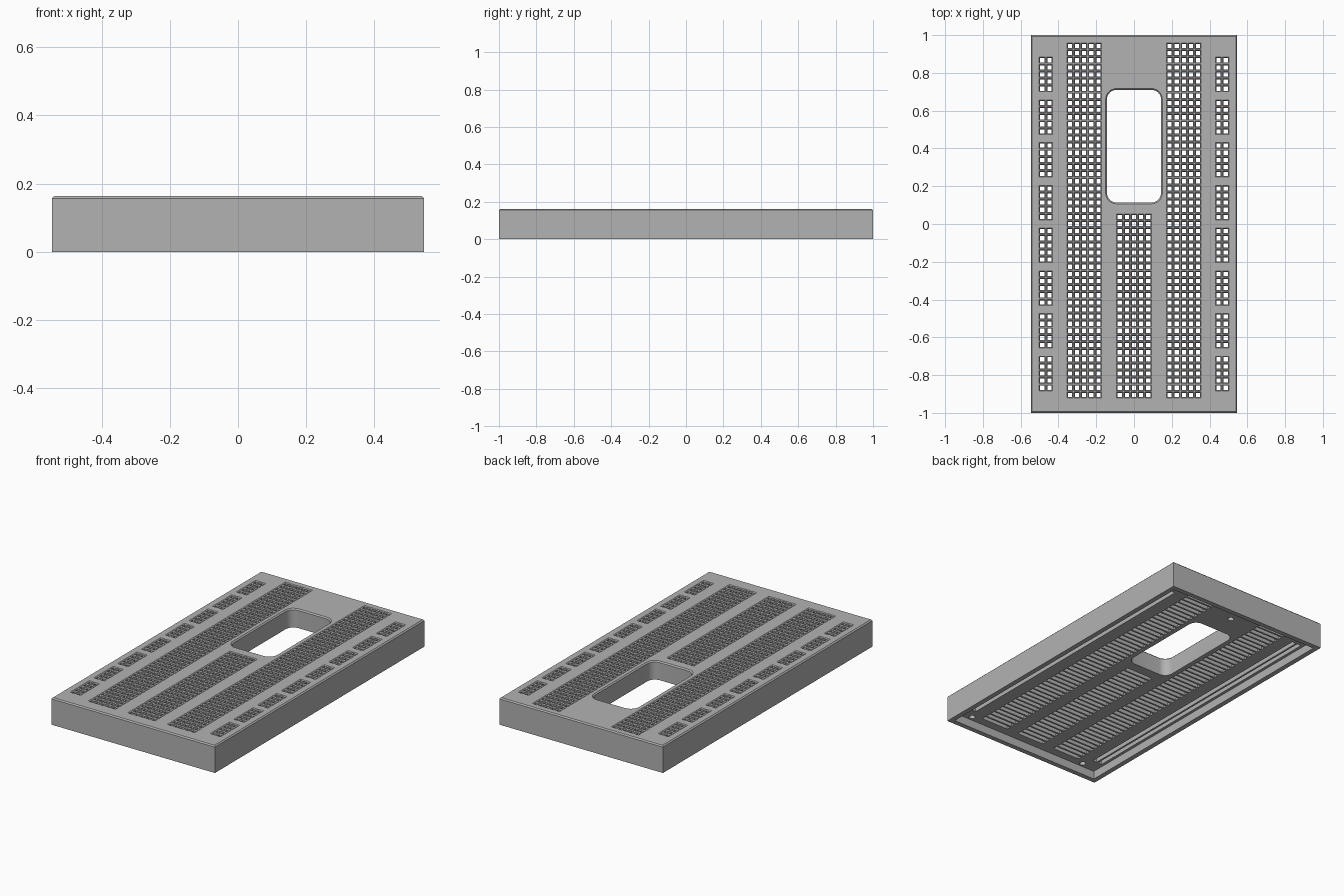
import bpy, bmesh, math

cube = bpy.data.objects.get("Cube")
if cube:
    bpy.data.objects.remove(cube, do_unlink=True)

HX, HY, H = 0.546, 1.0, 0.163      # outer half sizes and height
FLOOR = 0.05                       # underside recess depth
SLOT_TOP = 0.13
P = 0.0377                         # socket pitch
CHAMFER = 0.007

grey = bpy.data.materials.new("plain grey")
grey.use_nodes = True
colour = (0.45, 0.45, 0.45, 1)
grey.diffuse_color = colour
grey.node_tree.nodes["Principled BSDF"].inputs["Base Color"].default_value = colour


def outline(cx, cy, hx, hy, r=0.0, n=0):
    """Rectangle, or rounded rectangle when n > 0."""
    pts = []
    for k, (sx, sy) in enumerate([(1, 1), (-1, 1), (-1, -1), (1, -1)]):
        for i in range(n + 1):
            a = math.pi / 2 * (k + (i / n if n else 0))
            pts.append((cx + sx * (hx - r) + r * math.cos(a),
                        cy + sy * (hy - r) + r * math.sin(a)))
    return pts


def loft(bm, sections):
    """Closed solid through (outline, z) sections, bottom to top."""
    rings = [[bm.verts.new((x, y, z)) for x, y in pts] for pts, z in sections]
    bm.faces.new(rings[0][::-1])
    bm.faces.new(rings[-1])
    for a, b in zip(rings, rings[1:]):
        for i in range(len(a)):
            j = (i + 1) % len(a)
            bm.faces.new((a[i], a[j], b[j], b[i]))


def finish(name, bm):
    bmesh.ops.recalc_face_normals(bm, faces=bm.faces)
    mesh = bpy.data.meshes.new(name)
    bm.to_mesh(mesh)
    bm.free()
    mesh.materials.append(grey)
    obj = bpy.data.objects.new(name, mesh)
    bpy.context.scene.collection.objects.link(obj)
    return obj


# Body block with a chamfered top edge
bm = bmesh.new()
loft(bm, [(outline(0, 0, HX, HY), 0),
          (outline(0, 0, HX, HY), H - CHAMFER),
          (outline(0, 0, HX - CHAMFER, HY - CHAMFER), H)])
board = finish("socket_board", bm)

# Shallow recess under the body
recess = bmesh.new()
loft(recess, [(outline(0, 0, HX - 0.03, HY - 0.03), -0.05),
              (outline(0, 0, HX - 0.03, HY - 0.03), FLOOR)])

# Large rounded opening, and all the small sockets
sockets = bmesh.new()


def opening(grow):
    return outline(0, 0.412, 0.143 + grow, 0.298 + grow, 0.05 + grow, 8)


loft(sockets, [(opening(0), 0.02), (opening(0), H - CHAMFER),
               (opening(CHAMFER + 0.002), H + 0.002)])

# Clip slots and screw holes on the underside
slots = bmesh.new()


def socket(x, y):
    loft(sockets, [(outline(x, y, 0.011, 0.011), 0.12),
                   (outline(x, y, 0.011, 0.011), H - 0.005),
                   (outline(x, y, 0.017, 0.017), H + 0.001)])


def slot(x, y, hx, hy):
    rect = outline(x, y, hx, hy)
    loft(slots, [(rect, FLOOR - 0.02), (rect, SLOT_TOP)])


# Three terminal banks: rows of five joined sockets
for centre, first_row in [(-7 * P, 25), (0, 1), (7 * P, 25)]:
    for row in range(-24, first_row + 1):
        slot(centre, row * P, 0.092, 0.013)
        for col in range(-2, 3):
            socket(centre + col * P, row * P)

# Power rails: two columns per side in groups of five
for side in (-1, 1):
    for col in (-0.5, 0.5):
        x = side * 0.467 + col * P
        slot(x, 0, 0.013, 23 * P + 0.014)
        for group in range(8):
            for k in range(5):
                socket(x, (23 - 6 * group - k) * P)

# Screw holes
for x, y in [(-0.41, -0.943), (0.41, -0.943), (0, 0.855)]:
    ring = outline(x, y, 0.018, 0.018, 0.018, 5)
    ring = [p for i, p in enumerate(ring) if i % 6]
    loft(slots, [(ring, FLOOR - 0.02), (ring, 0.12)])

# Cut everything out of the body
cutters = [finish(name, cutter) for name, cutter in
           [("recess_cutter", recess), ("slot_cutter", slots),
            ("socket_cutter", sockets)]]
for cutter in cutters:
    cutter.hide_render = True
    mod = board.modifiers.new(cutter.name, 'BOOLEAN')
    mod.operation = 'DIFFERENCE'
    mod.solver = 'MANIFOLD'
    mod.object = cutter

depsgraph = bpy.context.evaluated_depsgraph_get()
result = bpy.data.meshes.new_from_object(board.evaluated_get(depsgraph))
board.modifiers.clear()
board.data = result
for cutter in cutters:
    bpy.data.objects.remove(cutter, do_unlink=True)

bpy.ops.object.select_all(action='DESELECT')
board.select_set(True)
bpy.context.view_layer.objects.active = board
bpy.ops.object.shade_smooth_by_angle(angle=math.radians(30))
